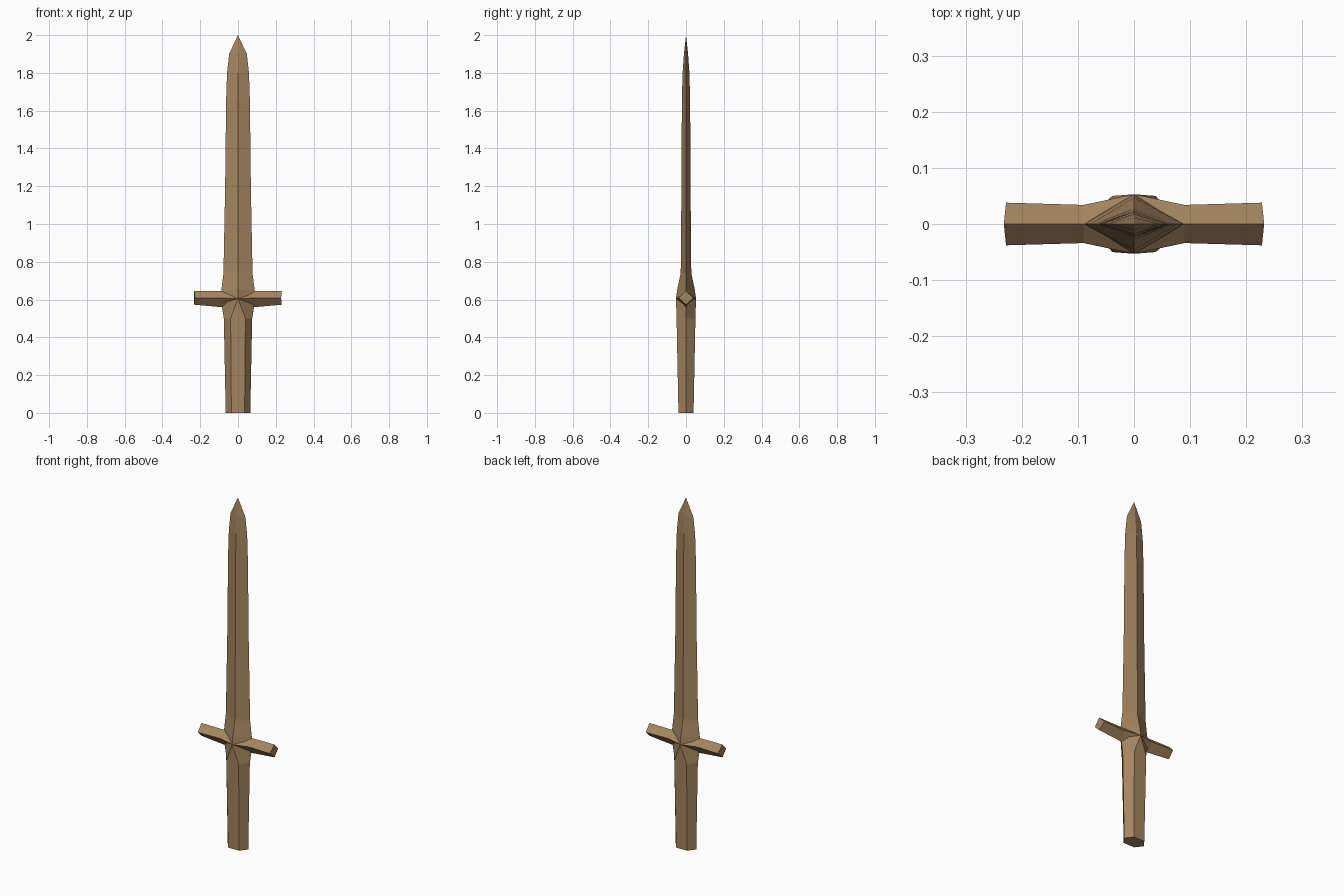
import bpy

if "Cube" in bpy.data.objects:
    bpy.data.objects.remove(bpy.data.objects["Cube"])

wood = bpy.data.materials.new("brown_wood")
wood.diffuse_color = (0.376, 0.235, 0.117, 1)
wood.use_nodes = True
wood.node_tree.nodes["Principled BSDF"].inputs["Base Color"].default_value = wood.diffuse_color


def loft(name, rings):
    """Closed flat-faced skin through rings of equal point count."""
    n = len(rings[0])
    verts = [p for r in rings for p in r]
    faces = [(k * n + i, k * n + (i + 1) % n, (k + 1) * n + (i + 1) % n, (k + 1) * n + i)
             for k in range(len(rings) - 1) for i in range(n)]
    faces += [tuple(reversed(range(n))), tuple(range(len(verts) - n, len(verts)))]
    mesh = bpy.data.meshes.new(name)
    mesh.from_pydata(verts, [], faces)
    mesh.materials.append(wood)
    obj = bpy.data.objects.new(name, mesh)
    bpy.context.collection.objects.link(obj)
    # merge collapsed corners and make normals consistent
    import bmesh
    bm = bmesh.new()
    bm.from_mesh(mesh)
    bmesh.ops.remove_doubles(bm, verts=bm.verts, dist=0.0005)
    bmesh.ops.recalc_face_normals(bm, faces=bm.faces)
    bm.to_mesh(mesh)
    bm.free()
    return obj


def diamond_z(z, hx, hy):
    return [(hx, 0, z), (0, hy, z), (-hx, 0, z), (0, -hy, z)]


def hexagon_z(z, hx, fx, hy):
    return [(hx, 0, z), (fx, hy, z), (-fx, hy, z), (-hx, 0, z), (-fx, -hy, z), (fx, -hy, z)]


def diamond_x(x, hy, mid, low, high, bulge=0):
    xm = x + bulge
    return [(x, -hy, mid), (xm, 0, low), (x, hy, mid), (xm, 0, high)]


# Blade: diamond section flaring at the guard, tapering to a point
loft("blade", [diamond_z(*s) for s in (
    (0.605, 0.092, 0.053), (0.65, 0.088, 0.047), (0.74, 0.077, 0.028),
    (1.2, 0.068, 0.024), (1.65, 0.063, 0.022), (1.8, 0.058, 0.018),
    (1.9, 0.047, 0.011), (2.0, 0.0002, 0.0002))])

# Grip: six-sided, its front edges converging on the guard centre
loft("grip", [hexagon_z(*s) for s in (
    (0, 0.065, 0.035, 0.04), (0.5, 0.075, 0.039, 0.05), (0.605, 0.092, 0, 0.053))])

# Crossguard: diamond bar, thicker in the middle
half = [(0.09, 0.034, 0.608, 0.56, 0.645), (0.228, 0.038, 0.608, 0.573, 0.646, 0.004)]
left = [(-s[0],) + s[1:5] + tuple(-b for b in s[5:]) for s in reversed(half)]
loft("crossguard", [diamond_x(*s) for s in left + [(0, 0.053, 0.605, 0.56, 0.645)] + half])
